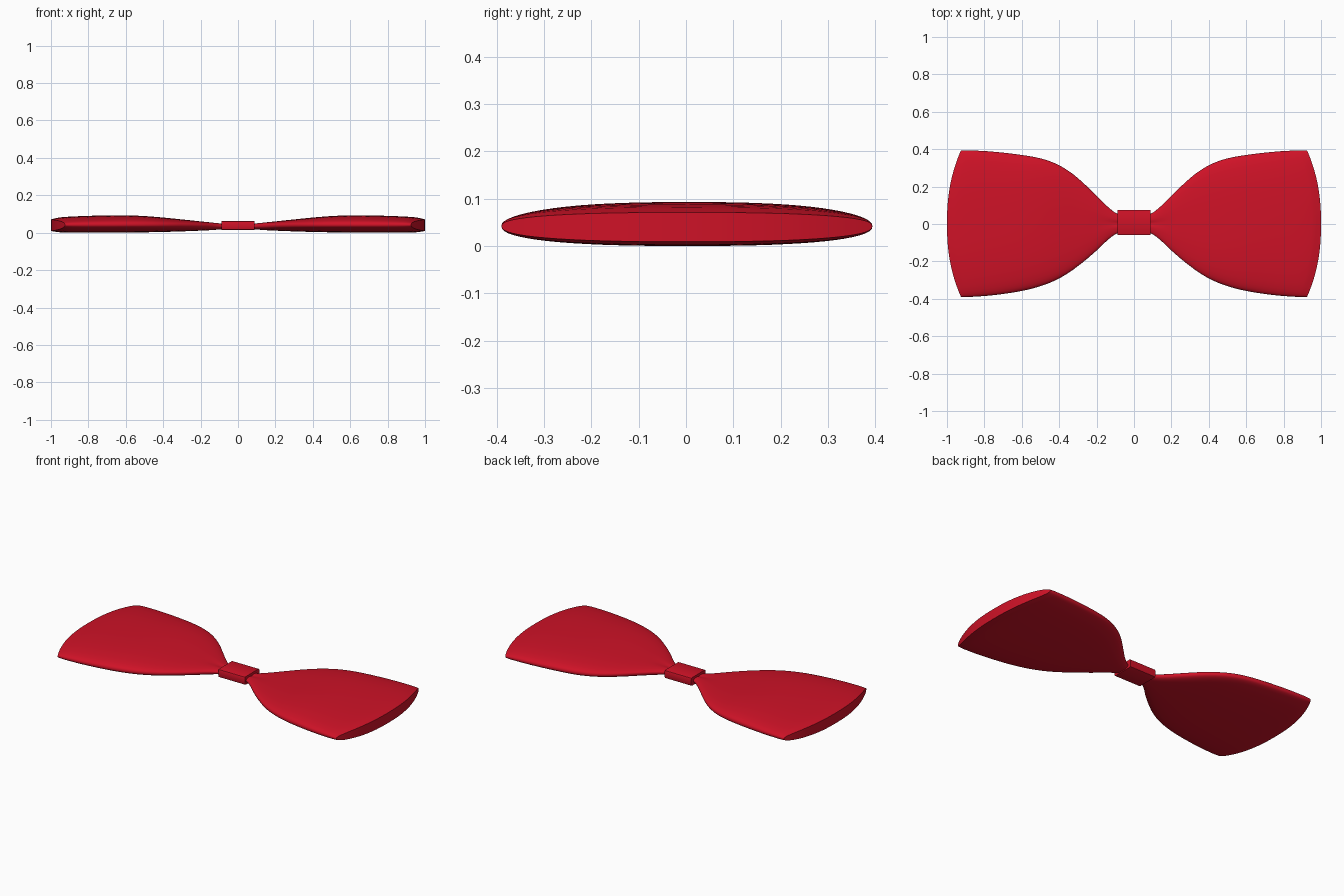
import bpy, bmesh, math

if "Cube" in bpy.data.objects:
    bpy.data.objects.remove(bpy.data.objects["Cube"])

red = bpy.data.materials.new("red_satin")
red.diffuse_color = (0.62, 0.006, 0.02, 1)
red.use_nodes = True
red.node_tree.nodes["Principled BSDF"].inputs["Base Color"].default_value = red.diffuse_color


def finish(bm, name, angle):
    bmesh.ops.recalc_face_normals(bm, faces=bm.faces)
    mesh = bpy.data.meshes.new(name)
    bm.to_mesh(mesh)
    bm.free()
    ob = bpy.data.objects.new(name, mesh)
    bpy.context.collection.objects.link(ob)
    mesh.materials.append(red)
    bpy.ops.object.select_all(action='DESELECT')
    bpy.context.view_layer.objects.active = ob
    ob.select_set(True)
    bpy.ops.object.shade_smooth_by_angle(angle=math.radians(angle))
    return ob


def spline(p0, p1, p2, p3, t):
    """Catmull-Rom interpolation between stations, allowing uneven spacing in x."""
    out = [p1[0] + (p2[0] - p1[0]) * t]
    h = p2[0] - p1[0]
    for k in range(1, len(p1)):
        m1 = (p2[k] - p0[k]) / (p2[0] - p0[0]) * h
        m2 = (p3[k] - p1[k]) / (p3[0] - p1[0]) * h
        out.append((2*t**3 - 3*t*t + 1) * p1[k] + (t**3 - 2*t*t + t) * m1
                   + (3*t*t - 2*t**3) * p2[k] + (t**3 - t*t) * m2)
    return out


def power(v, e):
    return math.copysign(abs(v) ** e, v)


# Wing stations: x, back edge y, front edge y, top z, bottom z
stations = [
    (0.03, 0.045, -0.035, 0.048, 0.022),
    (0.09, 0.055, -0.050, 0.050, 0.018),
    (0.14, 0.092, -0.085, 0.055, 0.014),
    (0.20, 0.150, -0.142, 0.061, 0.011),
    (0.30, 0.245, -0.225, 0.071, 0.007),
    (0.40, 0.308, -0.285, 0.081, 0.004),
    (0.50, 0.345, -0.325, 0.089, 0.002),
    (0.62, 0.367, -0.355, 0.093, 0.001),
    (0.80, 0.386, -0.380, 0.090, 0.000),
    (0.95, 0.394, -0.390, 0.082, 0.002),
    (1.00, 0.394, -0.390, 0.071, 0.009),
]
N = 64
bm = bmesh.new()
rings = []
padded = [stations[0]] + stations + [stations[-1]]
rows = []
for i in range(len(stations) - 1):
    rows += [spline(*padded[i:i + 4], j / 4) for j in range(4)]
rows.append(stations[-1])
for x, yb, yf, zt, zb in rows:
    mid = (yb + yf) / 2
    half = (yb - yf) / 2
    zc = 0.042 if x > 0.3 else (zt + zb) / 2 + (0.042 - (zt + zb) / 2) * x / 0.3
    ring = []
    for a in range(N):
        ang = 2 * math.pi * a / N
        c, s = power(math.cos(ang), 0.8), power(math.sin(ang), 0.8)
        z = zc + s * ((zt - zc) if s > 0 else (zc - zb))
        # the outer end bows outward at the middle
        bow = 0.075 * abs(c) ** 2.3 * max(0, (x - 0.3) / 0.7)
        # small pinched pleat beside the knot
        if s > 0 and x < 0.24:
            z -= 0.008 * s * math.exp(-(c / 0.22) ** 2) * (1 - x / 0.24)
        ring.append(bm.verts.new((x - bow, mid + half * c, z)))
    rings.append(ring)
for r0, r1 in zip(rings, rings[1:]):
    for a in range(N):
        b = (a + 1) % N
        bm.faces.new((r0[a], r0[b], r1[b], r1[a]))
# Curved outer end: strips joining upper and lower rims
for ring in (rings[0], rings[-1]):
    for a in range(N // 2):
        quad = [ring[a], ring[a + 1], ring[(N - a - 1) % N], ring[(N - a) % N]]
        bm.faces.new(list(dict.fromkeys(quad)))
wings = finish(bm, "wings", 40)
wings.modifiers.new("mirror", 'MIRROR').use_axis[0] = True

# Centre knot: flat band with chamfered long edges
bm = bmesh.new()
bmesh.ops.create_cube(bm, size=1)
for v in bm.verts:
    v.co = (v.co.x * 0.176, v.co.y * 0.136 + 0.008, v.co.z * 0.049 + 0.038)
long_edges = [e for e in bm.edges
              if abs(e.verts[0].co.x - e.verts[1].co.x) > 0.1]
bmesh.ops.bevel(bm, geom=long_edges, offset=0.008, segments=2, profile=0.5,
                affect='EDGES')
finish(bm, "knot", 35)
